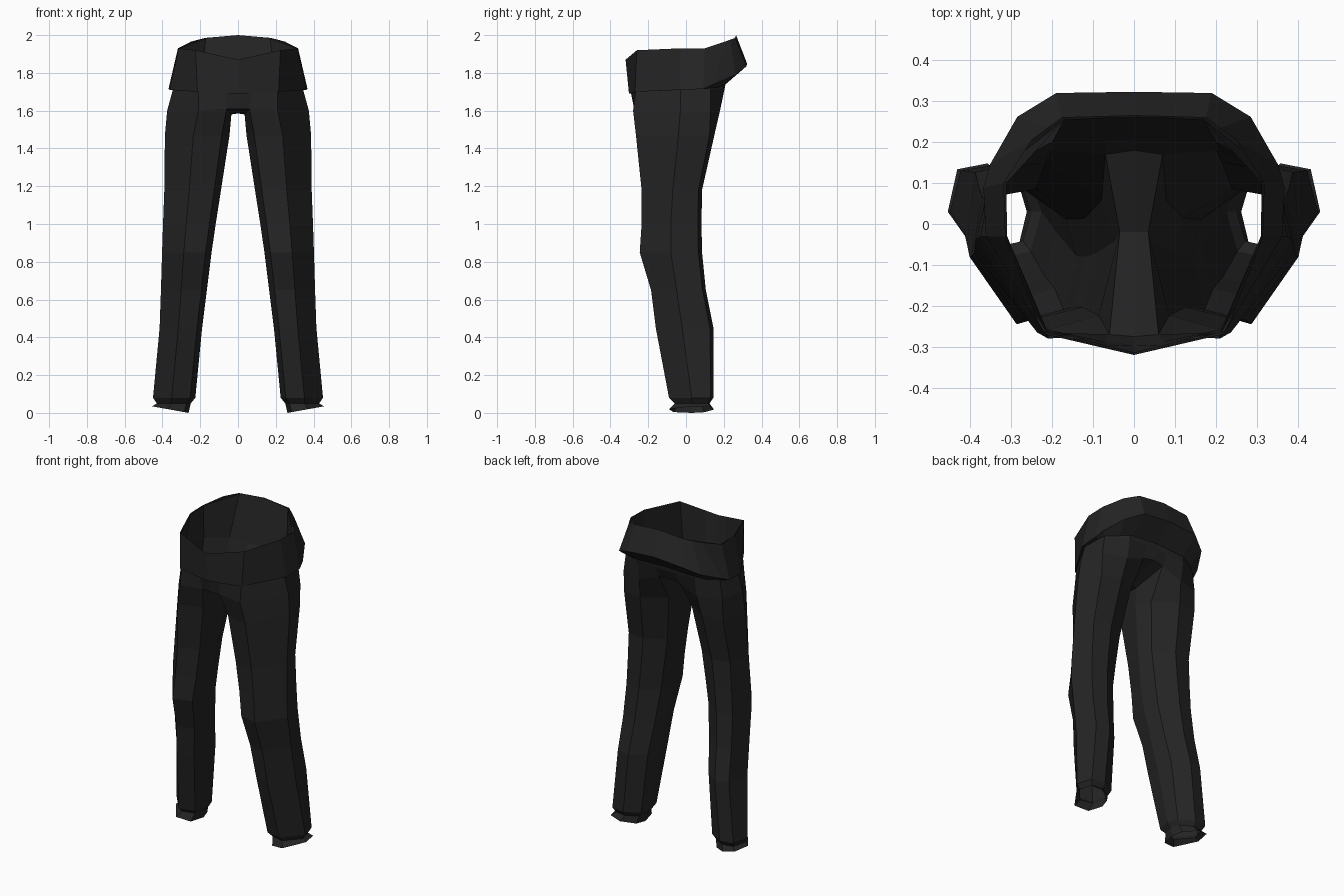
import bpy, bmesh

black = bpy.data.materials.new("black cloth")
black.diffuse_color = (0.018, 0.018, 0.018, 1)


def make_part(name, rows, closed, extra=()):
    """Loft point rows of equal length into a flat-shaded half, mirrored across x."""
    bm = bmesh.new()
    grid = [[bm.verts.new(p) for p in row] for row in rows]
    n = len(rows[0])
    for a, b in zip(grid, grid[1:]):
        for i in range(n if closed else n - 1):
            j = (i + 1) % n
            bm.faces.new((a[i], a[j], b[j], b[i]))
    for quad in extra:
        bm.faces.new([bm.verts.new(p) for p in quad])
    bmesh.ops.remove_doubles(bm, verts=bm.verts[:], dist=0.0005)
    bmesh.ops.recalc_face_normals(bm, faces=bm.faces[:])
    me = bpy.data.meshes.new(name)
    bm.to_mesh(me)
    bm.free()
    me.materials.append(black)
    ob = bpy.data.objects.new(name, me)
    bpy.context.collection.objects.link(ob)
    mirror = ob.modifiers.new("mirror", "MIRROR")
    mirror.use_clip = True
    return ob


def leg_ring(z, xi, xo, yf, ym, yb):
    """Seven-sided leg section: inner/outer x and front/middle/back y."""
    w, d = xo - xi, yb - yf
    return [(xi + .12 * w, yf + .1 * d, z), (xi + .56 * w, yf, z),
            (xo, ym, z), (xo - .12 * w, yb - .06 * d, z),
            (xi + .5 * w, yb, z), (xi + .1 * w, yb - .22 * d, z),
            (xi, ym, z)]


# Top of the leg, shared with the hips and the crotch strip
fi, inner, bi = (.06, -.27, 1.61), (.035, -.02, 1.58), (.07, .17, 1.65)
outer_hip = [fi, (.21, -.28, 1.6), (.375, -.03, 1.6),
             (.345, .13, 1.6), (.2, .18, 1.6), bi]
fc, mc, bc = (0, -.275, 1.61), (0, -.02, 1.585), (0, .18, 1.66)

# Legs from thigh to hem, with a pinched ankle and a flared cuff
sections = [
    (1.47, .045, .387, -.265, -.04, .15),
    (1.18, .09, .39, -.235, -.07, .085),
    (1.00, .118, .397, -.235, -.08, .082),
    (.85, .14, .402, -.245, -.08, .085),
    (.65, .165, .408, -.185, -.05, .105),
    (.45, .19, .415, -.16, -.02, .145),
    (.08, .226, .45, -.09, .03, .145),
    (.05, .25, .43, -.06, .03, .125),
    (.03, .262, .455, -.09, .03, .148),
]
leg_rows = [outer_hip + [inner]] + [leg_ring(*s) for s in sections]
# The cuff edge dips toward the inside
leg_rows[-1] = [(x, y, .035 - (.455 - x) * .18) for x, y, z in leg_rows[-1]]
low = min(p[2] for p in leg_rows[-1])
leg_rows[-1] = [(x, y, z - low) for x, y, z in leg_rows[-1]]
make_part("trouser_legs", leg_rows, True)

# Hips, seat and the strip joining the legs
hip_rows = [
    [fc] + outer_hip + [bc],
    [(0, -.295, 1.71), (.07, -.288, 1.71), (.21, -.265, 1.71), (.345, -.03, 1.71),
     (.33, .13, 1.71), (.2, .2, 1.72), (.07, .205, 1.72), (0, .205, 1.72)],
    [(0, -.315, 1.868), (.07, -.298, 1.884), (.22, -.256, 1.918), (.31, -.03, 1.928),
     (.312, .1, 1.93), (.17, .255, 1.982), (.07, .26, 1.992), (0, .26, 1.997)],
]
make_part("hips", hip_rows, False, [(fc, fi, inner, mc), (mc, inner, bi, bc)])

# Waistband, lying flat in front and flaring outward behind
band_rows = [
    [(0, -.32, 1.87), (.225, -.26, 1.92), (.314, -.03, 1.93), (.318, .1, 1.93),
     (.25, .205, 1.965), (.175, .26, 1.985), (0, .265, 2.0)],
    [(0, -.302, 1.69), (.215, -.27, 1.70), (.362, -.03, 1.71), (.368, .09, 1.715),
     (.352, .145, 1.74), (.285, .262, 1.79), (.19, .32, 1.835)],
]
# Split the back corner so both edges have the same number of points
band_rows[0].insert(5, (.21, .235, 1.976))
band_rows[1].append((0, .323, 1.85))
# Underside of the flare folds back to the seat
band_rows.append([(0, -.298, 1.69), (.213, -.266, 1.70), (.347, -.03, 1.71),
                  (.34, .09, 1.715), (.328, .13, 1.72), (.26, .18, 1.725),
                  (.19, .21, 1.74), (0, .215, 1.75)])
make_part("waistband", band_rows, False)
